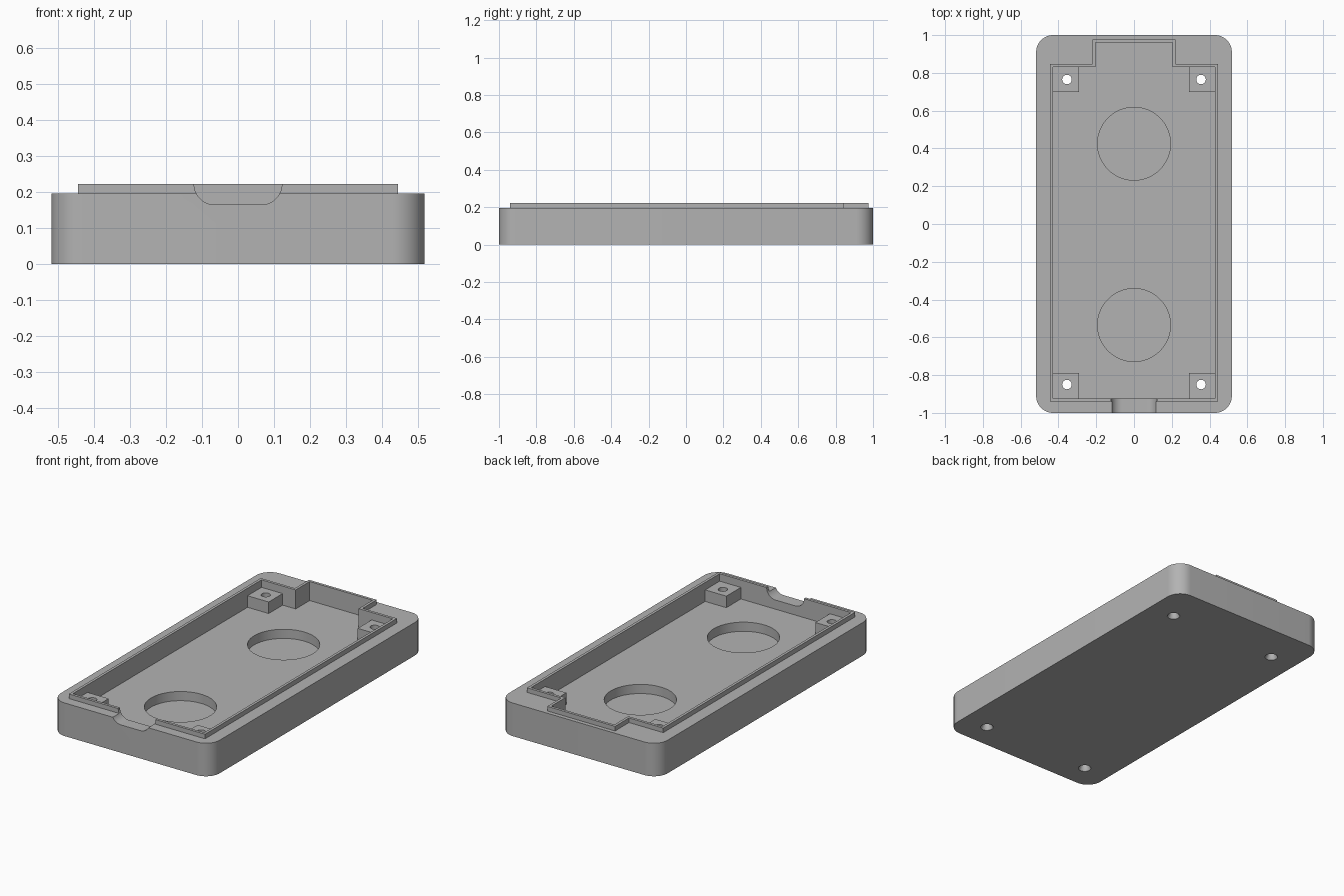
import bpy
import bmesh
from math import sin, cos, pi
from mathutils import Vector

cube = bpy.data.objects.get("Cube")
if cube:
    bpy.data.objects.remove(cube, do_unlink=True)

grey = bpy.data.materials.new("plain grey")
grey.use_nodes = True
grey.diffuse_color = (0.45, 0.45, 0.45, 1)
grey.node_tree.nodes["Principled BSDF"].inputs["Base Color"].default_value = (0.45, 0.45, 0.45, 1)

HALF_W, RIM_Z, LIP_Z = 0.518, 0.195, 0.222
FLOOR_Z, POCKET_Z, BOSS_Z = 0.11, 0.056, 0.178
LIP = 0.016
SCREWS = [(sx * 0.355, y) for sx in (-1, 1) for y in (-0.85, 0.765)]


def make(name, bm):
    bmesh.ops.recalc_face_normals(bm, faces=bm.faces)
    mesh = bpy.data.meshes.new(name)
    bm.to_mesh(mesh)
    bm.free()
    mesh.materials.append(grey)
    obj = bpy.data.objects.new(name, mesh)
    bpy.context.collection.objects.link(obj)
    return obj


def prism(name, points, start, depth):
    """Extrude a closed outline; start maps a 2D point to 3D."""
    bm = bmesh.new()
    face = bm.faces.new([bm.verts.new(start(*p)) for p in points])
    ext = bmesh.ops.extrude_face_region(bm, geom=[face])
    verts = [v for v in ext["geom"] if isinstance(v, bmesh.types.BMVert)]
    bmesh.ops.translate(bm, verts=verts, vec=Vector(depth))
    return make(name, bm)


def upright(name, points, z0, z1):
    return prism(name, points, lambda x, y: (x, y, z0), (0, 0, z1 - z0))


def arc(cx, cy, r, a0, a1, n=16):
    return [(cx + r * cos(a0 + (a1 - a0) * i / n), cy + r * sin(a0 + (a1 - a0) * i / n))
            for i in range(n + 1)]


def circle(cx, cy, r, n=64):
    return arc(cx, cy, r, 0, 2 * pi, n)[:-1]


def outline(grow):
    """Cavity outline with the tab at the back, grown outwards."""
    right = [(0.428 + grow, -0.925 - grow), (0.428 + grow, 0.83 + grow),
             (0.205 + grow, 0.83 + grow), (0.205 + grow, 0.96 + grow)]
    return right + [(-x, y) for x, y in reversed(right)]


def cone(name, x, y, r0, r1, z0, z1):
    bm = bmesh.new()
    bmesh.ops.create_cone(bm, cap_ends=True, segments=32, radius1=r0, radius2=r1, depth=z1 - z0)
    bmesh.ops.translate(bm, verts=bm.verts, vec=(x, y, (z0 + z1) / 2))
    return make(name, bm)


def cut(obj, cutters):
    bpy.context.view_layer.objects.active = obj
    for c in cutters:
        mod = obj.modifiers.new("cut", 'BOOLEAN')
        mod.operation, mod.solver, mod.object = 'DIFFERENCE', 'EXACT', c
        bpy.ops.object.modifier_apply(modifier=mod.name)


# Tray with rounded corners
r = 0.09
corners = [(HALF_W - r, 1 - r), (r - HALF_W, 1 - r), (r - HALF_W, r - 1), (HALF_W - r, r - 1)]
body_outline = [p for i, (x, y) in enumerate(corners)
                for p in arc(x, y, r, i * pi / 2, (i + 1) * pi / 2)]
tray = upright("tray", body_outline, 0, RIM_Z)

# Raised lip around the cavity
lip = upright("raised_lip", outline(LIP), RIM_Z, LIP_Z)

# Corner screw bosses, set slightly into walls and floor
bosses = []
for sx, y in SCREWS:
    s = 1 if sx > 0 else -1
    y0, y1 = (0.70, 0.837) if y > 0 else (-0.932, -0.79)
    box = [(s * 0.29, y0), (s * 0.435, y0), (s * 0.435, y1), (s * 0.29, y1)]
    side = "left" if s > 0 else "right"
    end = "back" if y > 0 else "front"
    bosses.append(upright(f"{end}_{side}_boss", box, FLOOR_Z - 0.01, BOSS_Z))

# Cutters: cavity, round pockets, cable notch, screw holes
cavity = upright("cavity_cutter", outline(0), FLOOR_Z, 0.3)
pockets = [upright("pocket_cutter", circle(0, y, 0.193), POCKET_Z, 0.15) for y in (-0.535, 0.425)]
q = 0.058
notch_outline = ([(0.122, 0.3), (-0.122, 0.3)]
                 + arc(-0.122 + q, LIP_Z, q, pi, 1.5 * pi)
                 + arc(0.122 - q, LIP_Z, q, 1.5 * pi, 2 * pi))
notch = prism("notch_cutter", notch_outline, lambda x, z: (x, -1.1, z), (0, 0.22, 0))
holes = [cone("hole_cutter", x, y, 0.025, 0.025, -0.1, 0.3) for x, y in SCREWS]
sinks = [cone("sink_cutter", x, y, 0.045, 0.025, -0.02, 0.02) for x, y in SCREWS]

cut(tray, [cavity, notch] + pockets + holes + sinks)
cut(lip, [cavity, notch])
for boss, hole in zip(bosses, holes):
    cut(boss, [hole])

for c in [cavity, notch] + pockets + holes + sinks:
    bpy.data.objects.remove(c, do_unlink=True)

# Smooth the round walls, keep edges sharp
bpy.ops.object.select_all(action='DESELECT')
for obj in [tray, lip] + bosses:
    obj.select_set(True)
bpy.context.view_layer.objects.active = tray
bpy.ops.object.shade_smooth_by_angle(angle=pi / 6)
